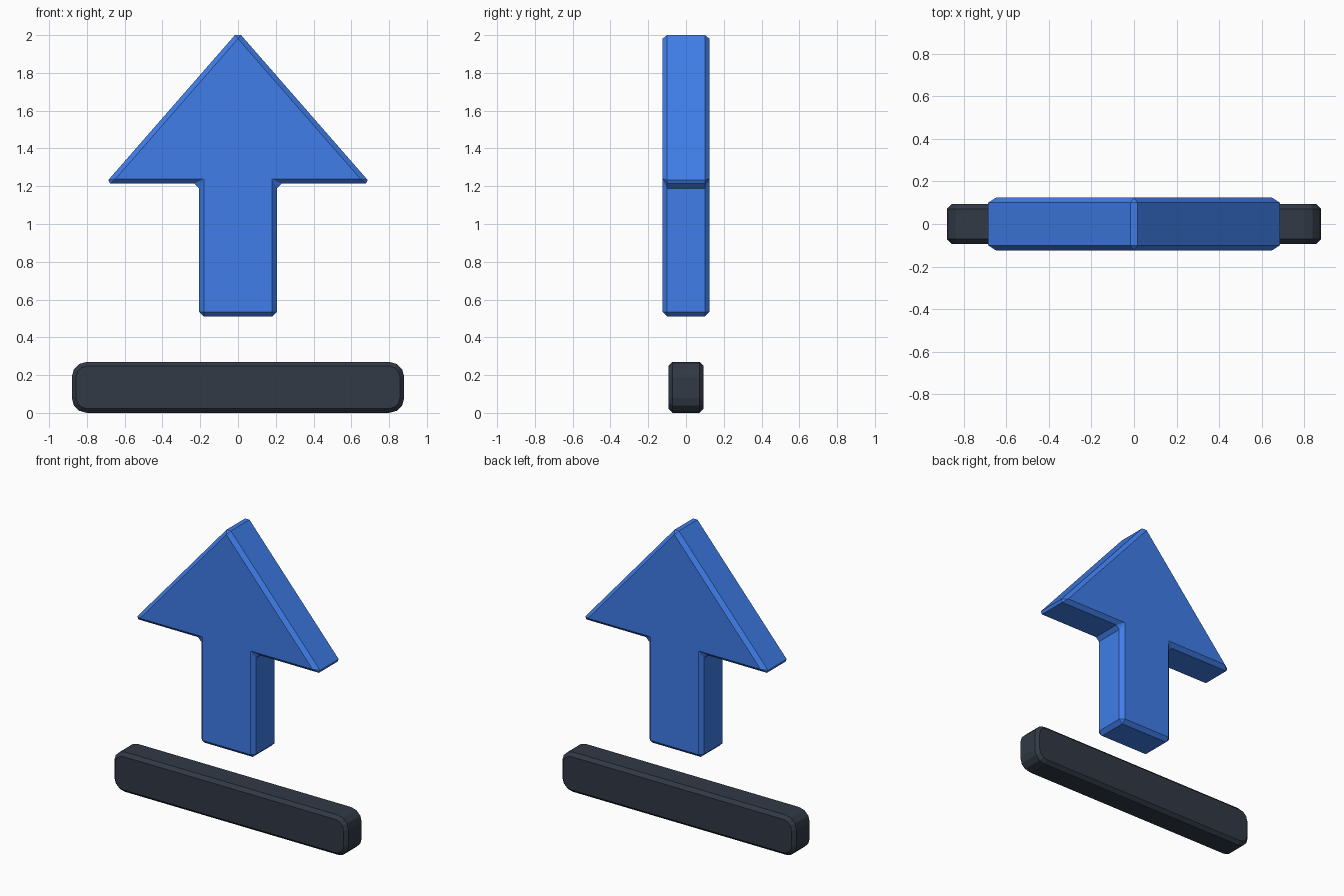
import bpy, bmesh
from math import sin, cos, pi

if "Cube" in bpy.data.objects:
    bpy.data.objects.remove(bpy.data.objects["Cube"])


def material(name, color):
    m = bpy.data.materials.new(name)
    m.diffuse_color = color
    m.use_nodes = True
    m.node_tree.nodes["Principled BSDF"].inputs["Base Color"].default_value = m.diffuse_color
    return m


def plate(name, outline, half_depth, bevel, rim_only, mat):
    """Extrude an x-z outline along y, then chamfer its edges."""
    bm = bmesh.new()
    face = bm.faces.new([bm.verts.new((x, -half_depth, z)) for x, z in outline])
    ext = bmesh.ops.extrude_face_region(bm, geom=[face], use_keep_orig=True)
    for v in ext["geom"]:
        if isinstance(v, bmesh.types.BMVert):
            v.co.y = half_depth
    bmesh.ops.recalc_face_normals(bm, faces=bm.faces)
    edges = [e for e in bm.edges
             if not rim_only or abs(e.verts[0].co.y - e.verts[1].co.y) < 1e-5]
    bmesh.ops.bevel(bm, geom=edges, offset=bevel, offset_type='OFFSET',
                    segments=1, profile=0.5, affect='EDGES', clamp_overlap=True)
    bmesh.ops.recalc_face_normals(bm, faces=bm.faces)
    mesh = bpy.data.meshes.new(name)
    bm.to_mesh(mesh)
    bm.free()
    mesh.materials.append(mat)
    obj = bpy.data.objects.new(name, mesh)
    bpy.context.collection.objects.link(obj)
    return obj


def rounded_rect(hx, z0, z1, r, seg):
    pts = []
    corners = [(hx - r, z0 + r), (hx - r, z1 - r), (r - hx, z1 - r), (r - hx, z0 + r)]
    for i, (cx, cz) in enumerate(corners):
        for k in range(seg + 1):
            a = -pi / 2 + (i + k / seg) * pi / 2
            pts.append((cx + r * cos(a), cz + r * sin(a)))
    return pts


blue = material("blue", (0.05, 0.205, 0.81, 1))
dark = material("dark_slate", (0.031, 0.041, 0.060, 1))

# Upward arrow: right half of the outline, mirrored to the left
right = [(0.206, 0.51), (0.206, 1.214), (0.703, 1.214)]
outline = right + [(0, 2.019)] + [(-x, z) for x, z in reversed(right)]
plate("arrow", outline, 0.125, 0.025, False, blue)

# Rounded bar below the arrow
plate("base_bar", rounded_rect(0.88, 0.0, 0.27, 0.08, 3), 0.093, 0.022, True, dark)
